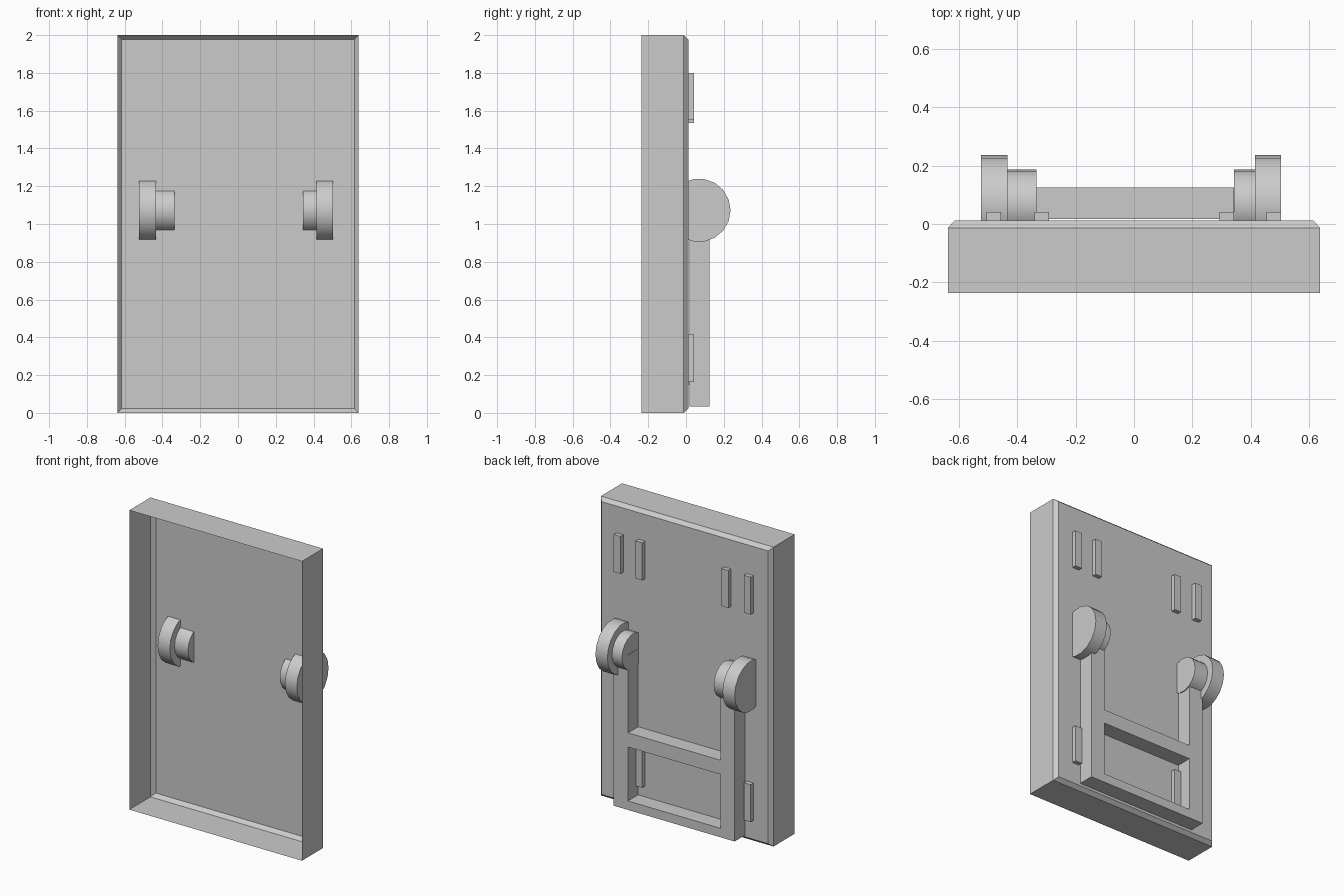
import bpy, bmesh, math
from mathutils import Matrix

if "Cube" in bpy.data.objects:
    bpy.data.objects.remove(bpy.data.objects["Cube"])


def finish(name, bm):
    bmesh.ops.recalc_face_normals(bm, faces=bm.faces)
    mesh = bpy.data.meshes.new(name)
    bm.to_mesh(mesh)
    bm.free()
    obj = bpy.data.objects.new(name, mesh)
    bpy.context.collection.objects.link(obj)
    return obj


def box(name, x, y, z):
    bm = bmesh.new()
    bmesh.ops.create_cube(bm, size=1)
    for v in bm.verts:
        for i, (lo, hi) in enumerate((x, y, z)):
            v.co[i] = lo if v.co[i] < 0 else hi
    return finish(name, bm)


def disc(name, x0, x1, y, z, r, sides=18):
    # cylinder lying along x
    bm = bmesh.new()
    m = Matrix.Translation(((x0 + x1) / 2, y, z)) @ Matrix.Rotation(math.pi / 2, 4, 'Y')
    bmesh.ops.create_cone(bm, cap_ends=True, segments=sides, radius1=r, radius2=r,
                          depth=x1 - x0, matrix=m)
    obj = finish(name, bm)
    bpy.ops.object.select_all(action='DESELECT')
    obj.select_set(True)
    bpy.context.view_layer.objects.active = obj
    bpy.ops.object.shade_smooth_by_angle(angle=math.radians(35))
    return obj


def extruded(name, profile, y0, y1):
    # closed x-z outline extruded along y
    bm = bmesh.new()
    face = bm.faces.new([bm.verts.new((x, y0, z)) for x, z in profile])
    res = bmesh.ops.extrude_face_region(bm, geom=[face])
    for v in res['geom']:
        if isinstance(v, bmesh.types.BMVert):
            v.co.y = y1
    if face.is_valid and not any(len(e.link_faces) > 1 for e in face.edges):
        bm.faces.new([v for v in bm.verts if abs(v.co.y - y0) < 1e-6])
    return finish(name, bm)


# door panel: thin open-fronted tray with a chamfered back rim
bm = bmesh.new()
rings = []
for y, inset in ((-0.236, 0), (-0.013, 0), (0.012, 0.022)):
    w = 0.638 - inset
    rings.append([bm.verts.new((x, y, z)) for x, z in
                  ((-w, inset), (w, inset), (w, 2 - inset), (-w, 2 - inset))])
for a, b in zip(rings, rings[1:]):
    for i in range(4):
        j = (i + 1) % 4
        bm.faces.new((a[i], a[j], b[j], b[i]))
bm.faces.new(rings[-1])
finish("door_panel", bm)

# pivot discs that pass through the panel, large outside and small inside
PY, PZ = 0.0685, 1.0725
disc("left_large_pivot", -0.525, -0.435, PY, PZ, 0.1675)
disc("left_small_pivot", -0.435, -0.335, PY, PZ, 0.118)
disc("right_small_pivot", 0.343, 0.416, PY, PZ, 0.118)
disc("right_large_pivot", 0.416, 0.504, PY, PZ, 0.1675)

# swinging bar: U-shaped frame with a crossbar
extruded("swing_frame", [(-0.447, 0.035), (0.447, 0.035), (0.447, 1.07), (0.341, 1.07),
                         (0.341, 0.095), (-0.341, 0.095), (-0.341, 1.07), (-0.447, 1.07)],
         0.018, 0.125)
box("swing_crossbar", (-0.341, 0.341), (0.018, 0.125), (0.455, 0.55))

# raised strips in pairs, the left ones slightly lower
for z0 in (1.55, 0.164):
    for x0, drop in ((-0.507, 0.015), (-0.342, 0.015), (0.294, 0), (0.455, 0)):
        box("raised_strip", (x0, x0 + 0.05), (0.0125, 0.042), (z0 - drop, z0 - drop + 0.25))
